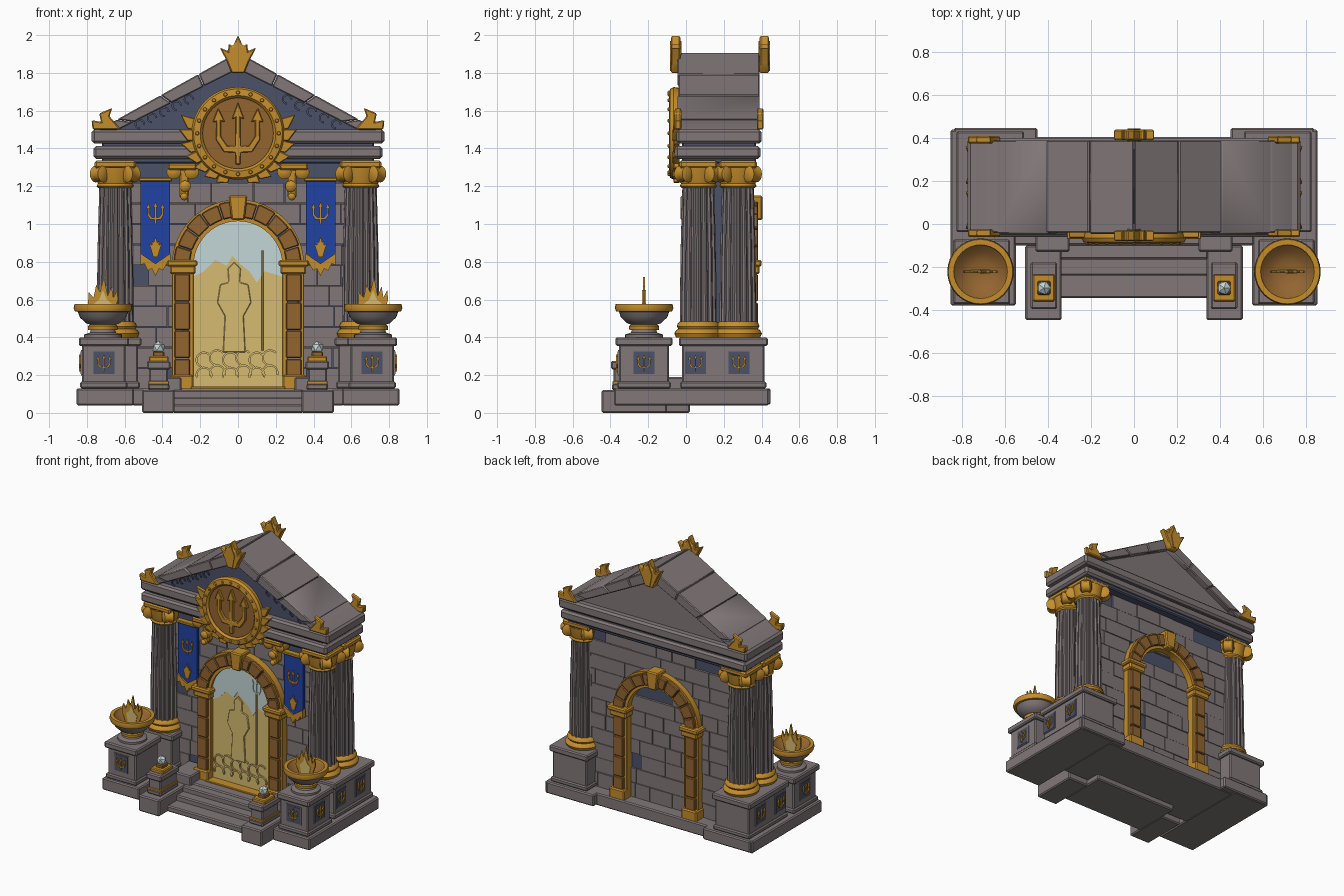
import bpy, bmesh, random
from math import sin, cos, pi, radians
from mathutils import Matrix, Vector

random.seed(4)
if "Cube" in bpy.data.objects:
    bpy.data.objects.remove(bpy.data.objects["Cube"])


def material(name, *rgb):
    m = bpy.data.materials.new(name)
    m.use_nodes = True
    m.diffuse_color = (*rgb, 1)
    m.node_tree.nodes["Principled BSDF"].inputs["Base Color"].default_value = (*rgb, 1)
    return m


STONE = material("stone grey", .22, .185, .19)
SLATE = material("slate blue", .07, .085, .14)
GOLD = material("gold", .56, .27, .025)
BRONZE = material("bronze", .29, .13, .03)
BLUE = material("banner blue", .015, .055, .36)
PALE = material("pale gold", .68, .5, .16)
ICE = material("ice white", .55, .68, .68)


def finish(name, bm, mat, matrix=Matrix(), bevel=0):
    """Bevel, shade with sharp edges kept, and link as a new object."""
    bmesh.ops.recalc_face_normals(bm, faces=bm.faces)
    if bevel:
        bmesh.ops.bevel(bm, geom=bm.edges[:], offset=bevel, segments=1, affect='EDGES')
    bm.transform(matrix)
    for f in bm.faces:
        f.smooth = True
    for e in bm.edges:
        e.smooth = e.calc_face_angle(0) < .6
    mesh = bpy.data.meshes.new(name)
    bm.to_mesh(mesh)
    bm.free()
    mesh.materials.append(mat)
    bpy.context.collection.objects.link(bpy.data.objects.new(name, mesh))


def add_box(bm, x, y, z):
    size = (abs(x[1] - x[0]), y[1] - y[0], z[1] - z[0], 1)
    mid = Vector((sum(x) / 2, sum(y) / 2, sum(z) / 2))
    bmesh.ops.create_cube(bm, size=1, matrix=Matrix.Translation(mid) @ Matrix.Diagonal(size))


def box(name, x, y, z, mat=STONE, bevel=.008):
    bm = bmesh.new()
    add_box(bm, x, y, z)
    finish(name, bm, mat, bevel=bevel)


def plate(name, pts, depth, mat, at=(0, 0, 0), turn=0, bevel=0):
    """Outline in x and z, thickened towards the front, then turned about z."""
    bm = bmesh.new()
    f = bm.faces.new([bm.verts.new((x, 0, z)) for x, z in pts])
    ext = bmesh.ops.extrude_face_region(bm, geom=[f], use_keep_orig=True)["geom"]
    bmesh.ops.translate(bm, vec=(0, -depth, 0), verts=[g for g in ext if isinstance(g, bmesh.types.BMVert)])
    finish(name, bm, mat, Matrix.Translation(at) @ Matrix.Rotation(radians(turn), 4, 'Z'), bevel)


def lathe(name, profile, mat, at, tilt=Matrix(), n=32):
    bm = bmesh.new()
    vs = [bm.verts.new((r, 0, h)) for r, h in profile]
    es = [bm.edges.new(p) for p in zip(vs, vs[1:])]
    bmesh.ops.spin(bm, geom=vs + es, axis=(0, 0, 1), cent=(0, 0, 0), angle=2 * pi, steps=n)
    bmesh.ops.remove_doubles(bm, verts=bm.verts, dist=.0005)
    finish(name, bm, mat, Matrix.Translation(at) @ tilt)


def both(half, sx, sz):
    """Mirror a half outline into a closed symmetric one."""
    right = [(x * sx, z * sz) for x, z in half]
    return right + [(-x, z) for x, z in reversed(right) if x > 0]


def rect(w, h):
    return [(-w, -h), (w, -h), (w, h), (-w, h)]


def ring_part(r0, r1, a0, a1, n=4):
    angles = [a0 + (a1 - a0) * i / n for i in range(n + 1)]
    return [(r1 * cos(a), r1 * sin(a)) for a in angles] + [(r0 * cos(a), r0 * sin(a)) for a in reversed(angles)]


FORWARD = Matrix.Rotation(pi / 2, 4, 'X')
TRIDENT = [(.08, -1), (.08, -.62), (.5, -.6), (.78, -.2), (.76, .38), (.9, .35), (.7, .82), (.45, .35),
           (.6, .4), (.6, -.1), (.38, -.4), (.08, -.42), (.08, .5), (.22, .45), (0, 1)]
PALMETTE = [(.35, -1), (.6, -.4), (1, .35), (.55, .15), (.5, .55), (.28, .4), (0, 1)]


def emblem(name, at, turn):
    plate(name + "_frame", rect(.062, .067), .005, STONE, at, turn)
    plate(name + "_panel", rect(.055, .06), .008, SLATE, at, turn)
    plate(name + "_trident", both(TRIDENT, .045, .045), .016, GOLD, at, turn)


def pedestal(name, x, y, z, s, cap=.018):
    """Block with a foot and a cap."""
    grow = lambda r, g: (r[0] - g, r[1] + g)
    x = sorted((s * x[0], s * x[1]))
    box(name + "_body", x, y, z)
    box(name + "_foot", grow(x, cap * .6), grow(y, cap * .6), (z[0], z[0] + .035))
    box(name + "_cap", grow(x, cap), grow(y, cap), (z[1] - .045, z[1]))


# Floor and steps
box("floor_slab", (-.56, .56), (-.1, .405), (.04, .13))
for i, y in enumerate((-.345, -.24, -.165)):
    box("step", (-.345, .345), (y, -.04 + i * .03), (0, .045 + .038 * i))

# Wall: slate core faced with stone blocks, some missing
box("wall_core", (-.6, .6), (.085, .295), (.1, 1.34), SLATE)
for name, y in (("front_blocks", .075), ("back_blocks", .295)):
    bm = bmesh.new()
    for row in range(11):
        z, x = .13 + row * .109, -.6
        while x < .58:
            w = min(random.uniform(.12, .24), .6 - x)
            bare = random.random() < .09 or (row == 10 and (y < .1 or abs(x) > .3))
            if not bare:
                jut = random.uniform(0, .006)
                ys = (y - jut, y + .012) if y < .1 else (y - .002, y + .012 + jut)
                add_box(bm, (x, x + w - .004), ys, (z, z + .105))
            x += w
    finish(name, bm, STONE)

# Arched door frames on both sides
for side, y, turn in (("front", .08, 0), ("back", .295, 180)):
    sy = -1 if turn == 0 else 1
    ys = lambda d: sorted((y, y + sy * d))
    for i in range(10):
        part = ring_part(.255, .335 + .006 * (i % 2), pi * i / 10 + .008, pi * (i + 1) / 10 - .008)
        part = [(x, z + .78) for x, z in part]
        plate(side + "_arch_stone", part, .085, BRONZE, (0, y, 0), turn, .005)
    plate(side + "_arch_trim", ring_part(.235, .262, 0, pi, 24), .065, GOLD, (0, y, .78), turn)
    plate(side + "_arch_rim", ring_part(.33, .35, 0, pi, 24), .06, GOLD, (0, y, .78), turn)
    plate(side + "_keystone", [(-.035, 1.02), (.035, 1.02), (.05, 1.15), (-.05, 1.15)], .11, GOLD, (0, y, 0), turn, .008)
    for s in (-1, 1):
        for k in range(4):
            box(side + "_jamb", (s * .255, s * .335), ys(.085), (.14 + k * .15, .285 + k * .15), BRONZE, .005)
        box(side + "_jamb_trim", (s * .235, s * .262), ys(.065), (.13, .78), GOLD, .003)
        box(side + "_jamb_edge", (s * .33, s * .35), ys(.06), (.13, .78), GOLD, .003)
        box(side + "_impost", (s * .225, s * .36), ys(.095), (.735, .78), GOLD)
        box(side + "_impost_top", (s * .215, s * .375), ys(.105), (.775, .81), GOLD)
        box(side + "_jamb_foot", (s * .235, s * .36), ys(.1), (.12, .2), GOLD)

# Door with icy top and low relief
arch = [(.24 * cos(a * pi / 24), .78 + .24 * sin(a * pi / 24)) for a in range(25)]
plate("door", arch + [(-.24, .13), (.24, .13)], .04, PALE, (0, .08, 0))
jagged = [(-.24, .72), (-.18, .75), (-.12, .81), (-.06, .78), (-.03, .83), (.01, .79), (.06, .75),
          (.1, .69), (.14, .75), (.24, .72)]
plate("door_ice", arch + jagged, .006, ICE, (0, .04, 0))
box("door_sill", (-.25, .25), (-.03, .08), (.115, .14), GOLD, .004)
figure = [(.6, -1), (.5, -.2), (.9, .1), (.75, .5), (.3, .55), (.35, .85), (0, 1)]
plate("door_figure", both(figure, .1, .24), .012, PALE, (-.02, .04, .56), 0, .004)
box("door_staff", (.125, .135), (.024, .04), (.33, .86), PALE, .002)
plate("door_staff_head", both(TRIDENT, .045, .07), .01, ICE, (.13, .038, .9))
for k in range(6):
    for j in range(2):
        wave = ring_part(.035, .045, -.3 + j, pi * 1.1 + j, 10)
        plate("door_wave", wave, .01, PALE, (-.18 + .07 * k, .04, .2 + .08 * j + .012 * (k % 2)))

for s in (-1, 1):
    X = lambda a, b: sorted((s * a, s * b))
    # Side plinths and pedestals
    box("side_slab", X(.55, .855), (-.38, .44), (.04, .13))
    box("back_slab", X(.45, .84), (-.06, .448), (.045, .13))
    pedestal("column_pedestal", (.53, .81), (-.02, .415), (.13, .4), s)
    pedestal("brazier_pedestal", (.595, .825), (-.355, -.09), (.13, .4), s)
    box("low_block", X(.3, .46), (-.13, .08), (.1, .19))
    emblem("front_emblem", (s * .71, -.355, .265), 0)
    for y, x in ((-.222, .825), (.05, .81), (.28, .81)):
        emblem("side_emblem", (s * x, y, .265), 90 * s)

    # Fluted columns with scrolled capitals
    for y in (.065, .275):
        at = (s * .65, y, 0)
        lathe("column_base", [(0, .4), (.118, .4), (.127, .42), (.118, .437), (.106, .445), (.114, .458),
                              (.108, .475), (.095, .485), (0, .485)], GOLD, at)
        bm = bmesh.new()
        rings = []
        for z, r in ((.48, .098), (.85, .094), (1.21, .084)):
            rings.append([bm.verts.new((r * (1 if i % 4 < 2 else .9) * cos(i * pi / 32),
                                        r * (1 if i % 4 < 2 else .9) * sin(i * pi / 32), z)) for i in range(64)])
        for lo, hi in zip(rings, rings[1:]):
            for i in range(64):
                bm.faces.new((lo[i - 1], lo[i], hi[i], hi[i - 1]))
        finish("column_shaft", bm, STONE, Matrix.Translation(at))
        lathe("capital_neck", [(.088, 1.19), (.098, 1.2), (.092, 1.215), (.1, 1.24), (.11, 1.3)], GOLD, at)
        box("capital_top", X(.54, .76), (y - .1, y + .1), (1.295, 1.335), GOLD, .01)
        for k in range(4):
            a = pi / 4 + k * pi / 2
            tilt = Matrix.Rotation(a, 4, 'Z') @ FORWARD
            lathe("capital_scroll", [(0, -.04), (.025, -.04), (.045, -.03), (.038, 0), (.045, .03), (.025, .04), (0, .04)],
                  GOLD, (at[0] + .115 * cos(a), y + .105 * sin(a), 1.265), tilt, 16)

    # Brazier with flat flame
    at = (s * .715, -.222, 0)
    lathe("bowl_foot", [(.1, .39), (.1, .415), (.07, .425), (.06, .45)], STONE, at)
    lathe("bowl_collar", [(.05, .437), (.078, .44), (.08, .46), (.06, .472)], GOLD, at)
    lathe("bowl", [(.05, .46), (.09, .475), (.122, .505), (.135, .54)], STONE, at)
    lathe("bowl_rim", [(.13, .535), (.148, .537), (.155, .555), (.15, .577), (.125, .577), (.12, .555)], GOLD, at)
    lathe("bowl_inside", [(.125, .565), (.09, .53), (.05, .512), (0, .508)], BRONZE, at)
    flame = [(-.05, .51), (.05, .51), (.08, .6), (.075, .65), (.055, .61), (.045, .67), (.025, .62), (.005, .72),
             (-.015, .64), (-.035, .68), (-.05, .61), (-.075, .64), (-.08, .57)]
    plate("flame", flame, .012, GOLD, (at[0], -.216, 0))
    plate("flame_core", both([(.03, .51), (.045, .58), (.02, .6), (0, .65)], 1, 1), .02, PALE, (at[0], -.212, 0))

    # Small lamp pedestals beside the steps
    box("lamp_slab", X(.337, .507), (-.448, -.1), (0, .12))
    pedestal("lamp_pedestal", (.37, .47), (-.385, -.19), (.12, .275), s, .012)
    box("lamp_band", X(.365, .475), (-.39, -.185), (.15, .168), GOLD, .003)
    box("lamp_tray", X(.368, .472), (-.36, -.235), (.27, .3), GOLD, .006)
    box("lamp_socket", X(.39, .45), (-.33, -.265), (.295, .325), BRONZE, .006)
    bm = bmesh.new()
    bmesh.ops.create_icosphere(bm, subdivisions=1, radius=.036)
    finish("lamp_crystal", bm, ICE, Matrix.Translation((s * .42, -.298, .345)))

    # Hanging banner
    at = (s * .437, .055, 0)
    plate("banner", [(-.078, 1.235), (.078, 1.235), (.078, .82), (0, .755), (-.078, .82)], .025, BLUE, at)
    fringe = [(-.08, .845), (0, .79), (.08, .845)]
    for k in range(9):
        x = .08 - .02 * k
        fringe.append((x, (.725 if k % 2 == 0 else .75) + abs(x) * .7))
    plate("banner_fringe", fringe, .035, GOLD, at)
    box("banner_rod", X(.35, .525), (.015, .06), (1.225, 1.245), GOLD, .004)
    plate("banner_trident", both(TRIDENT, .055, .06), .033, GOLD, (at[0], .055, 1.06))
    plate("banner_leaf", both(PALMETTE, .035, .055), .033, GOLD, (at[0], .055, .88))

    # Scrolled brackets under the beam
    box("bracket_top", X(.22, .37), (-.02, .08), (1.285, 1.32), GOLD)
    box("bracket_stem", X(.26, .31), (.02, .08), (1.14, 1.29), GOLD)
    for x, z, r in ((.34, 1.275, .038), (.245, 1.275, .038), (.28, 1.2, .03), (.285, 1.145, .02)):
        lathe("bracket_scroll", [(0, -.04), (r, -.04), (r, .03), (r * .6, .04), (0, .045)], GOLD,
              (s * x, .03, z), FORWARD, 16)

    # Roof slabs, stepping up the slope
    cuts = (0, .14, .45, .72, 1)
    for k, (t0, t1) in enumerate(zip(cuts, cuts[1:])):
        top = lambda t: (s * .745 * (1 - t), 1.495 + .415 * t)
        low = lambda t: (s * .64 * (1 - t), 1.495 + .325 * t)
        plate("roof_slab", [low(t0), low(t1 - .003), top(t1 - .003), top(t0)], .43 + .006 * (k % 2), STONE, (0, .39, 0), 0, .006)

    # Corner ornaments
    for y in (-.025, .41):
        tip = [(.62, 1.5), (.77, 1.5), (.775, 1.55), (.725, 1.54), (.735, 1.585), (.665, 1.615), (.68, 1.57)]
        plate("corner_ornament", [(s * x, z) for x, z in tip], .035, GOLD, (0, y, 0), 0, .006)

# Beam and gable
box("beam_core", (-.72, .72), (-.02, .37), (1.32, 1.49), SLATE)
box("lower_beam", (-.765, .765), (-.06, .395), (1.345, 1.412), STONE, .014)
box("upper_beam", (-.775, .775), (-.05, .4), (1.425, 1.5), STONE, .014)
gable = both([(.66, 1.49), (0, 1.84)], 1, 1)
plate("gable_front", gable, .17, SLATE, (0, .17, 0))
plate("gable_back", gable, .18, STONE, (0, .35, 0))
for s in (-1, 1):
    for k in range(5):
        plate("gable_scallop", ring_part(.018, .028, 0, pi * 1.5, 10), .012, SLATE, (s * (.26 + .065 * k), .004, 1.66 - .033 * k))
for y in (-.03, .44):
    plate("peak_ornament", both(PALMETTE, .097, .1), .05, GOLD, (0, y, 1.9), 0, .006)
    plate("peak_ornament_rib", both([(.012, -.9), (.03, 0), (0, .7)], 1, .1), .062, GOLD, (0, y + .006, 1.9))

# Medallion with leaf wings
C = (0, -.035, 1.48)
lathe("medallion_ring", [(.185, 0), (.24, 0), (.245, .03), (.235, .05), (.2, .055), (.187, .04)], GOLD, C, FORWARD, 48)
lathe("medallion_disc", [(.2, 0), (.2, .03), (0, .03)], BRONZE, C, FORWARD, 48)
plate("medallion_trident", both(TRIDENT, .15, .165), .05, GOLD, C, 0, .004)
for k in range(20):
    a = k * pi / 10
    lathe("medallion_rivet", [(.011, 0), (.008, .008), (0, .011)], GOLD,
          (.216 * cos(a), -.088, 1.48 + .216 * sin(a)), FORWARD, 8)
for s in (-1, 1):
    for k in range(7):
        a = radians(-75 + 14 * k)
        leaf = [(.2, a - .12), (.27, a - .06), (.285 + .006 * k, a + .16), (.25, a + .17), (.2, a + .12)]
        plate("medallion_leaf", [(s * r * cos(t), r * sin(t)) for r, t in leaf], .03 + .006 * (k % 2), GOLD, C, 0, .004)
